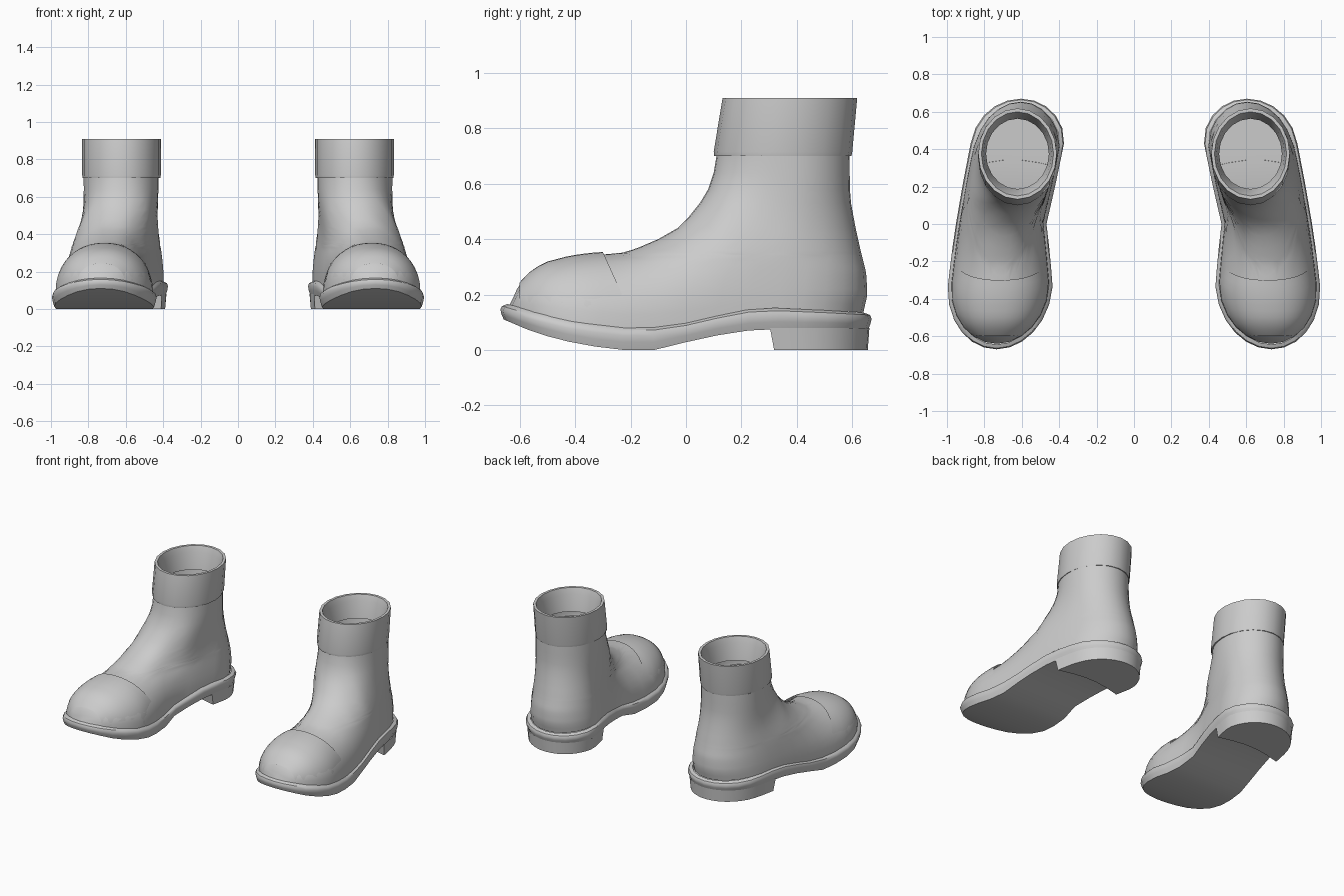
import bpy, bmesh, math

if "Cube" in bpy.data.objects:
    bpy.data.objects.remove(bpy.data.objects["Cube"])

# ---- profile tables (y or z -> value), read from the side and top views
TOP = [(-.64, .17), (-.63, .19), (-.59, .25), (-.55, .285), (-.5, .31), (-.42, .331), (-.35, .341),
       (-.28, .346), (-.22, .352), (-.17, .37), (-.1, .40), (-.03, .44), (.01, .48), (.05, .53),
       (.08, .58), (.1, .64), (.11, .70), (.2, 1.1), (.35, 2.2), (.7, 4)]
BACK = [(.13, .64), (.2, .655), (.28, .65), (.36, .63), (.45, .61), (.55, .592), (.7, .59)]
SOLE_TOP = [(-.67, .165), (-.6, .145), (-.4, .1), (-.2, .077), (-.05, .085), (.1, .12),
            (.2, .143), (.3, .152), (.5, .143), (.67, .133)]
SOLE_BOTTOM = [(-.67, .11), (-.55, .06), (-.4, .022), (-.25, 0), (-.1, 0), (0, .028),
               (.1, .05), (.2, .068), (.3, .075), (.67, .075)]
WIDTH = [(-.33, .28), (-.15, .262), (0, .242), (.2, .248), (.45, .25)]
CENTRE = [(-.67, .735), (-.33, .715), (0, .71), (.2, .67), (.45, .62), (.67, .605)]


def interp(v, table):
    if v <= table[0][0]:
        return table[0][1]
    for (a, p), (b, q) in zip(table, table[1:]):
        if v <= b:
            return p + (q - p) * (v - a) / (b - a)
    return table[-1][1]


def mix(a, b, t):
    return a + (b - a) * t


def smooth(a, b, v):
    t = min(1, max(0, (v - a) / (b - a)))
    return t * t * (3 - 2 * t)


def arc(t, p=2):
    return max(0, 1 - min(1, max(0, t)) ** p) ** (1 / p)


def centre(y, z):
    return mix(interp(y, CENTRE), .625, smooth(.3, .65, z))


def loft(name, rings, closed=True, cap=False):
    """Skin a list of equal-length point rings and mirror it to the other foot."""
    bm = bmesh.new()
    rows = [[bm.verts.new(p) for p in r] for r in rings]
    n = len(rows[0])
    for a, b in zip(rows, rows[1:]):
        for i in range(n if closed else n - 1):
            j = (i + 1) % n
            bm.faces.new((a[i], a[j], b[j], b[i]))
    if cap == "strip":           # fill first ring across, left to right
        r = rows[0]
        for i in range(n // 2):
            q = [r[i], r[i + 1], r[-i - 1], r[-i % n]]
            bm.faces.new(list(dict.fromkeys(q)))
    elif cap:
        bm.faces.new(rows[0])
    bmesh.ops.recalc_face_normals(bm, faces=bm.faces)
    me = bpy.data.meshes.new(name)
    bm.to_mesh(me)
    bm.free()
    ob = bpy.data.objects.new(name, me)
    bpy.context.collection.objects.link(ob)
    ob.modifiers.new("pair", 'MIRROR').use_mirror_merge = False
    bpy.ops.object.select_all(action='DESELECT')
    ob.select_set(True)
    bpy.context.view_layer.objects.active = ob
    bpy.ops.object.shade_smooth_by_angle(angle=math.radians(42))
    return ob


N = 36


# ---- upper: stacked rings from the welt up to the cuff
def upper_width(y, z, yf, yb):
    z0 = interp(y, SOLE_TOP)
    w = mix(interp(y, WIDTH) - .018, .2, smooth(.15, .52, z))
    foot = arc((z - z0) / max(.001, interp(y, TOP) - z0), 2.2) * arc((-.33 - y) / .31)
    shaft = arc((.35 - y) / (.35 - yf))
    return w * mix(foot, shaft, smooth(.4, .7, z)) * arc((y - .37) / (yb - .37))


def upper_ring(level, t=None):
    yf = interp(level, [(h, y) for y, h in TOP])
    if t is not None:
        yf = mix(-.64, yf, t)
    pts = []
    for i in range(N):
        a = 2 * math.pi * i / N
        c = math.cos(a)
        yb = interp(level if t is None else mix(.13, level, t), BACK)
        y = mix(yf, yb, (1 + c) / 2)
        z = level if t is None else mix(interp(y, SOLE_TOP), level, t)
        w = 0 if i in (0, N // 2) else upper_width(y, z, yf, yb)
        pts.append((centre(y, z) + math.copysign(w, math.sin(a)), y, z))
    return pts


levels = [.22, .25, .27, .29, .305, .318, .328, .335, .341, .346, .351, .36, .37, .385,
          .40, .42, .44, .48, .53, .58, .64, .70]
loft("boot_upper", [upper_ring(.22, t) for t in (0, .35, .7)] + [upper_ring(z) for z in levels])

# ---- toe cap: thin dome over the toe with a swept-back raised edge
cap = []
for k in range(10):
    y0 = mix(-.6, -.3, k / 9)
    row = []
    for i in range(25):
        f = math.pi * i / 24
        s, c = math.sin(f), math.cos(f)
        y = y0 + .12 * (k / 9) ** 2 * (1 - s)
        z0, lift = interp(y, SOLE_TOP), .013 * s * s - .004
        h = interp(y0, TOP) + lift - z0
        w = (interp(y, WIDTH) - .018) * arc((-.33 - y) / .31) + lift
        x = math.copysign(abs(c) ** (2 / 2.2), c) * w
        row.append((interp(y, CENTRE) + x, y, z0 + h * s ** (2 / 2.2) if s > 1e-6 else z0))
    cap.append(row)
loft("toe_cap", cap, closed=False)


# ---- sole with rounded welt
def sole_half_width(y):
    return interp(y, WIDTH) * arc((-.33 - y) / .34) * arc((y - .42) / .25)


def sole_ring(inset, up):
    pts = []
    for i in range(N):
        a = 2 * math.pi * i / N
        y = .67 * math.cos(a)
        w = 0 if i in (0, N // 2) else sole_half_width(y)
        z = mix(interp(y, SOLE_BOTTOM), interp(y, SOLE_TOP), up)
        k = 1 - inset / .26
        pts.append((interp(y, CENTRE) + math.copysign(w * k, math.sin(a)),
                    y * (1 - inset / .67), z))
    return pts


loft("sole", [sole_ring(*p) for p in
              ((.012, 0), (.004, .35), (0, .65), (.006, .88), (.026, 1.02))], cap="strip")


# ---- heel block with a concave front face
def heel_ring(z, inset, front):
    pts = []
    for i in range(21):
        a = math.pi * (i / 20 - .5)
        y = front + (.67 - inset - front) * math.cos(a)
        w = sole_half_width(min(y + inset, .67)) * (1 - inset / .26)
        pts.append((interp(y, CENTRE) + math.copysign(w if i != 10 else 0, a), y, z))
    xa, xb = pts[0][0], pts[-1][0]
    for t in (.2, .4, .6, .8):
        pts.append((mix(xb, xa, t), front + .04 * math.sin(math.pi * t), z))
    return pts


loft("heel", [heel_ring(0, .014, .318), heel_ring(.08, .008, .303)], cap=True)


# ---- folded cuff with an inner lip
def cuff_ring(z, hw, y0, y1):
    return [(.623 + hw * math.sin(a), (y0 + y1) / 2 + (y1 - y0) / 2 * math.cos(a), z)
            for a in (2 * math.pi * i / 20 for i in range(20))]


loft("cuff", [cuff_ring(*p) for p in (
    (.70, .198, .11, .59), (.70, .207, .102, .597), (.715, .21, .10, .60), (.91, .21, .132, .618),
    (.91, .193, .15, .60), (.87, .182, .165, .585), (.76, .168, .187, .563))])
